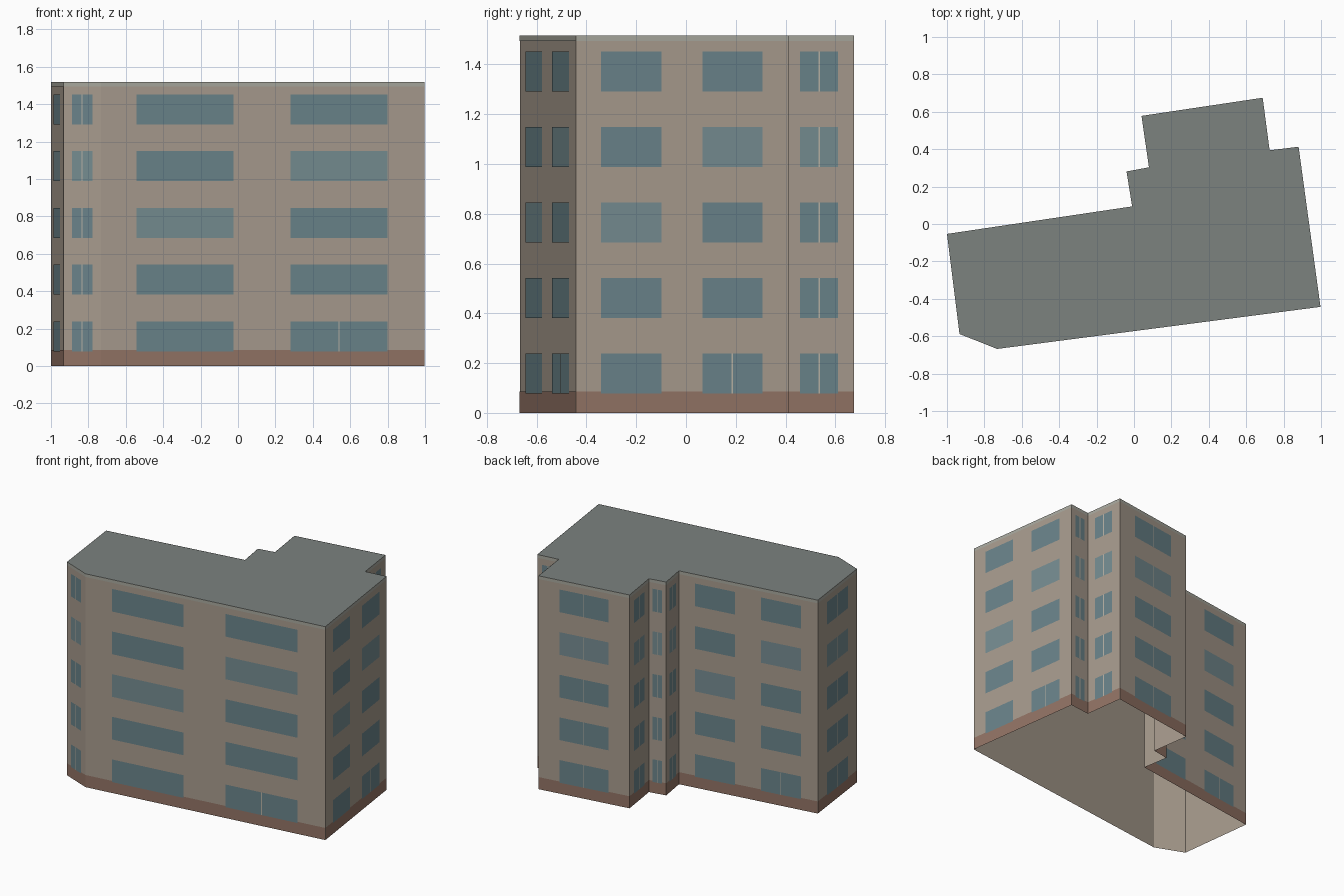
import bpy
from mathutils import Vector

if "Cube" in bpy.data.objects:
    bpy.data.objects.remove(bpy.data.objects["Cube"])

# Footprint, counter-clockwise from the left back corner
PLAN = [(-1.0, -0.053), (-0.933, -0.588), (-0.732, -0.668), (0.997, -0.443),
        (0.88, 0.413), (0.725, 0.394), (0.688, 0.675), (0.04, 0.578),
        (0.08, 0.303), (-0.04, 0.281), (-0.01, 0.094)]
# Walls with two window bays: index -> window width as a share of the wall
WIDE = {2: 0.30, 3: 0.283, 10: 0.288}
HEIGHT = 1.517
FLOORS, FLOOR_STEP, SILL, WIN_H = 5, 0.3033, 0.078, 0.161
BASE_TOP, TRIM_BOTTOM = 0.086, 1.495


def material(name, rgb):
    m = bpy.data.materials.new(name)
    m.diffuse_color = (*rgb, 1)
    m.use_nodes = True
    m.node_tree.nodes["Principled BSDF"].inputs["Base Color"].default_value = m.diffuse_color
    return m


def build(name, faces, mat):
    """One object from a list of polygons."""
    verts, polys = [], []
    for f in faces:
        polys.append(range(len(verts), len(verts) + len(f)))
        verts += f
    me = bpy.data.meshes.new(name)
    me.from_pydata(verts, [], [list(p) for p in polys])
    me.materials.append(mat)
    ob = bpy.data.objects.new(name, me)
    bpy.context.collection.objects.link(ob)
    return ob


def panel(i, t0, t1, z0, z1, out=0.0):
    """Upright rectangle on wall i, between shares t0 and t1 of its length."""
    a, b = Vector(PLAN[i]), Vector(PLAN[(i + 1) % len(PLAN)])
    d = (b - a).normalized()
    shift = Vector((d.y, -d.x)) * out
    p, q = a.lerp(b, t0) + shift, a.lerp(b, t1) + shift
    return [(p.x, p.y, z0), (q.x, q.y, z0), (q.x, q.y, z1), (p.x, p.y, z1)]


def length(i):
    return (Vector(PLAN[(i + 1) % len(PLAN)]) - Vector(PLAN[i])).length


N = range(len(PLAN))

# Shell: open underneath, flat roof
build("walls", [panel(i, 0, 1, 0, HEIGHT) for i in N],
      material("wall_beige", (0.39, 0.33, 0.27)))
build("roof", [[(x, y, HEIGHT) for x, y in PLAN]],
      material("roof_grey", (0.20, 0.223, 0.212)))

# Brick base band and pale roof trim
build("base_band", [panel(i, 0, 1, 0, BASE_TOP, 0.001) for i in N],
      material("base_brick", (0.29, 0.174, 0.13)))
build("roof_trim", [panel(i, 0, 1, TRIM_BOTTOM, HEIGHT, 0.001) for i in N],
      material("trim_grey", (0.39, 0.39, 0.34)))

# Windows on every wall and floor; a few panes are lighter
dark, light, bars = [], [], []
for i in N:
    wide = i in WIDE
    centres = (0.26, 0.735) if wide else (0.5,)
    half = (WIDE[i] if wide else 0.54) / 2
    for floor in range(FLOORS):
        z0 = SILL + floor * FLOOR_STEP
        z1 = z0 + WIN_H
        for bay, c in enumerate(centres):
            pane = panel(i, c - half, c + half, z0, z1, 0.002)
            lit = floor == (2 + bay if wide else 3)
            (light if lit else dark).append(pane)
            # Centre bar: all single windows, and the ground-floor doors
            if not wide or (floor == 0 and bay == 1):
                w = 0.003 / length(i)
                bars.append(panel(i, c - w, c + w, z0, z1, 0.003))

build("windows", dark, material("glass_dark", (0.145, 0.23, 0.255)))
build("light_windows", light, material("glass_light", (0.18, 0.265, 0.285)))
build("window_bars", bars, material("bar_pale", (0.48, 0.45, 0.38)))
